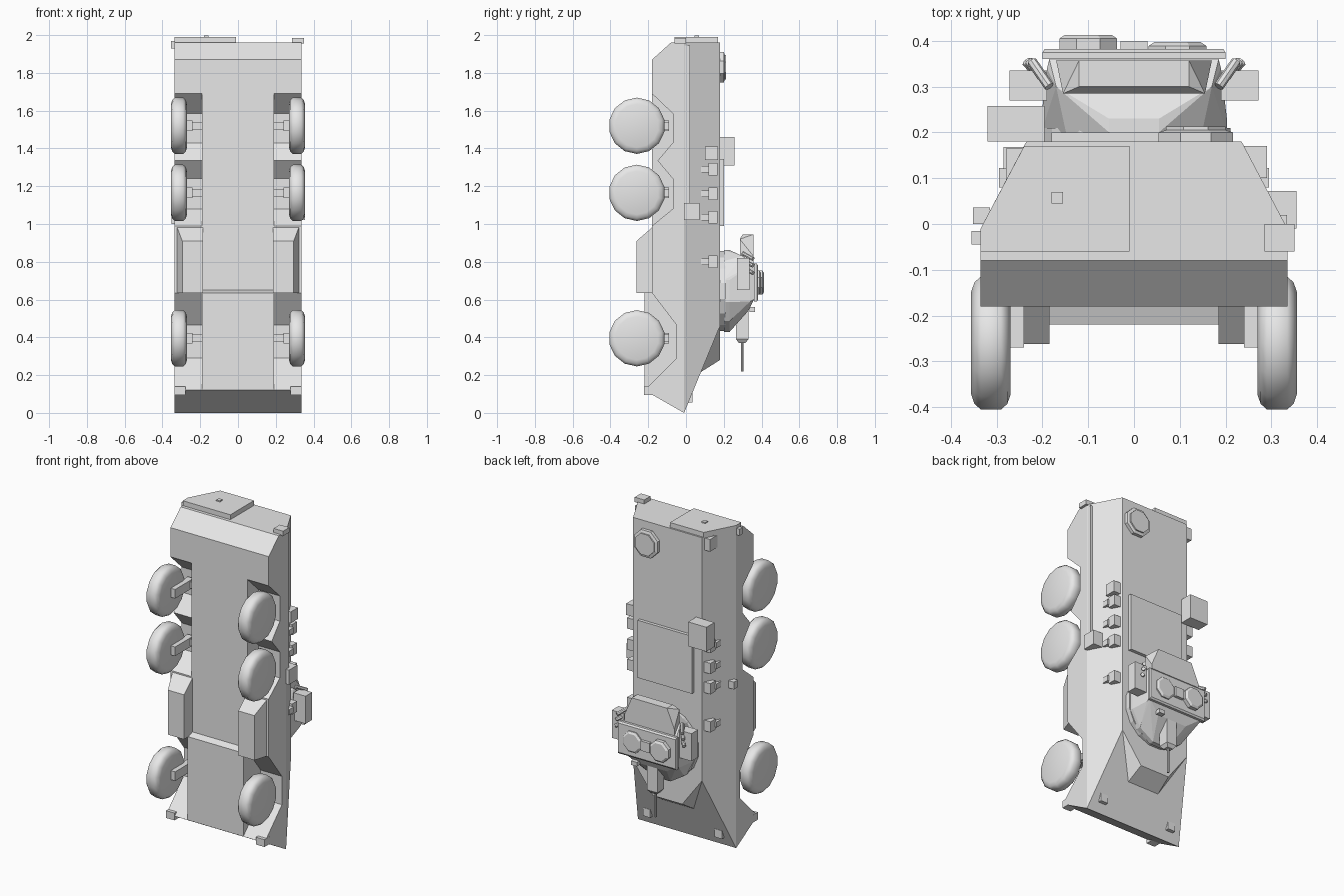
import bpy, bmesh, math
from mathutils import Vector

if "Cube" in bpy.data.objects:
    bpy.data.objects.remove(bpy.data.objects["Cube"])

# The vehicle stands on its nose: length runs along z, its roof faces +y.
paint = bpy.data.materials.new("light_grey")
paint.diffuse_color = (0.8, 0.8, 0.8, 1)
paint.use_nodes = True
paint.node_tree.nodes["Principled BSDF"].inputs["Base Color"].default_value = paint.diffuse_color


def finish(name, bm):
    bmesh.ops.recalc_face_normals(bm, faces=bm.faces)
    me = bpy.data.meshes.new(name)
    bm.to_mesh(me)
    bm.free()
    me.materials.append(paint)
    ob = bpy.data.objects.new(name, me)
    bpy.context.collection.objects.link(ob)
    return ob


def prism(name, yz, x0, x1):
    """Side outline (y, z) extruded from x0 to x1."""
    bm = bmesh.new()
    f = bm.faces.new([bm.verts.new((x0, y, z)) for y, z in yz])
    r = bmesh.ops.extrude_face_region(bm, geom=[f])
    for v in r["geom"]:
        if isinstance(v, bmesh.types.BMVert):
            v.co.x = x1
    return finish(name, bm)


def box(name, x, y, z):
    return prism(name, [(y[0], z[0]), (y[1], z[0]), (y[1], z[1]), (y[0], z[1])], x[0], x[1])


def hull(name, pts):
    """Convex solid around the points."""
    bm = bmesh.new()
    for p in pts:
        bm.verts.new(p)
    r = bmesh.ops.convex_hull(bm, input=bm.verts[:])
    bmesh.ops.delete(bm, geom=[g for g in r["geom_interior"] if isinstance(g, bmesh.types.BMVert)], context='VERTS')
    bmesh.ops.dissolve_limit(bm, angle_limit=0.02, verts=bm.verts[:], edges=bm.edges[:])
    return finish(name, bm)


def mirrored(pts):
    return [(s * x, y, z) for x, y, z in pts for s in (1, -1)]


def lathe(name, centre, axis, prof, n):
    """Rings of (offset along axis, radius) around an x or y axis."""
    bm = bmesh.new()
    rings = []
    for o, r in prof:
        ring = []
        for i in range(n):
            a = 2 * math.pi * (i + 0.5) / n
            c, s = r * math.cos(a), r * math.sin(a)
            d = (o, c, s) if axis == 'x' else (c, o, s)
            ring.append(bm.verts.new(Vector(centre) + Vector(d)))
        rings.append(ring)
    for a, b in zip(rings, rings[1:]):
        for i in range(n):
            bm.faces.new((a[i], a[(i + 1) % n], b[(i + 1) % n], b[i]))
    bm.faces.new(rings[0])
    bm.faces.new(rings[-1])
    return finish(name, bm)


def rod(name, p, q, r, n=8):
    p, q = Vector(p), Vector(q)
    bm = bmesh.new()
    bmesh.ops.create_cone(bm, cap_ends=True, segments=n, radius1=r, radius2=r, depth=(q - p).length)
    rot = (q - p).to_track_quat('Z', 'Y').to_matrix()
    for v in bm.verts:
        v.co = rot @ v.co + (p + q) / 2
    return finish(name, bm)


# Hull: central tub, upper body with sloped sides, driver's block
prism("hull_tub", [(-.01, 0), (-.22, .12), (-.22, .635), (-.18, .65), (-.18, 1.87),
                   (-.08, 1.96), (-.01, 1.96)], -.19, .19)
hull("upper_hull", mirrored([(.335, -.01, 0), (.335, -.01, 1.96), (.235, .18, 1.96), (.235, .18, .46)]))
hull("driver_block", mirrored([(.235, .18, .46), (.11, .053, .2), (.1, .18, .28), (.1, .1, .46)]))

# Sponsons with wheel arches, belly boxes, wheels and axles on both sides
arch = [(-.01, 0), (-.22, .12), (-.05, .29), (-.05, .465), (-.18, .635), (-.18, .99), (-.07, 1.08),
        (-.07, 1.24), (-.15, 1.335), (-.07, 1.43), (-.07, 1.585), (-.18, 1.69), (-.18, 1.87),
        (-.08, 1.96), (-.01, 1.96)]
for s, side in ((1, "right"), (-1, "left")):
    prism("sponson_" + side, arch, s * .185, s * .335)
    hull("belly_box_" + side, [(s * x, y, z) for x, y, z in
         [(.185, -.262, .635), (.295, -.262, .635), (.325, -.17, .635), (.185, -.17, .635),
          (.185, -.262, .91), (.295, -.262, .91), (.325, -.17, .99), (.185, -.17, .99)]])
    for i, z in enumerate((.395, 1.165, 1.52)):
        w = lathe(f"wheel_{side}_{i}", (s * .3125, -.26, z), 'x',
                  [(-.043, .115), (-.036, .136), (-.022, .149), (.022, .149), (.036, .136), (.043, .115)], 14)
        w.data.shade_smooth()
        box(f"axle_{side}_{i}", (s * .18, s * .29), (-.125, -.09), (z - .02, z + .02))
        box(f"hub_{side}_{i}", (s * .24, s * .28), (-.27, -.09), (z - .028, z + .028))
    # periscopes and lamps along the sloped side
    for i, z in enumerate((.8, 1.035, 1.16, 1.29)):
        box(f"side_lamp_{side}_{i}", (s * .23, s * .285), (.12, .168), (z - .033, z + .033))
        box(f"side_lamp_base_{side}_{i}", (s * .262, s * .295), (.08, .122), (z - .017, z + .017))
    box("headlight_" + side, (s * .22, s * .27), (.005, .035), (.055, .105))
    box("tow_point_" + side, (s * .278, s * .336), (-.222, -.17), (.095, .14))
    # turret side pods and smoke tubes
    box("turret_pod_" + side, (s * .19, s * .272), (.27, .335), (.65, .82))
    for i, z in enumerate((.77, .81, .845)):
        rod(f"smoke_tube_{side}_{i}", (s * .185, .3, z), (s * (.235 - .006 * i), .355, z - .03), .011)

# Rear door, hinge, handle, tail lamp
hull("rear_door", [(x, y, z) for z in (1.95, 1.99) for x, y in
     [(-.335, -.06), (-.01, -.06), (-.01, .17), (-.24, .17), (-.335, -.01)]])
box("door_handle", (-.18, -.155), (.045, .07), (1.985, 1.997))
box("door_hinge", (-.355, -.33), (-.045, -.015), (1.93, 1.97))
box("tail_lamp", (.285, .35), (-.06, 0), (1.955, 1.985))

# Roof and side equipment
box("roof_plate", (-.18, .19), (.17, .2), (.99, 1.345))
box("roof_stowage", (-.32, -.195), (.18, .258), (1.31, 1.46))
lathe("rear_hatch", (.135, .17, 1.83), 'y', [(0, .088), (.03, .088), (.035, .07), (.043, .07)], 8)
box("side_case", (.23, .29), (.1, .17), (1.34, 1.41))
box("rear_case", (-.28, -.22), (.09, .165), (1.88, 1.955))
box("exhaust_box", (.29, .355), (-.01, .072), (1.02, 1.11))
box("exhaust_pipe", (.308, .334), (-.012, .02), (1.1, 1.945))
box("side_marker", (-.352, -.315), (0, .036), (1.0, 1.045))

# Turret: ring, faceted body, roof and rear bustle
lathe("turret_ring", (0, .17, .645), 'y', [(0, .215), (.04, .215)], 16)
ring = [(.21 * math.cos(math.pi * (i + .5) / 6), .2 + d, .645 + .225 * math.sin(math.pi * (i + .5) / 6))
        for i in range(12) for d in (0, .03)]
hull("turret_body", ring + mirrored([(.19, .34, .59), (.19, .34, .78), (.185, .36, .6), (.185, .36, .78),
                                      (.1, .33, .54), (.17, .3, .83)]))
hull("turret_roof", mirrored([(.2, .36, .59), (.2, .36, .79), (.2, .375, .59), (.2, .375, .79),
                               (.195, .382, .6), (.195, .382, .78)]))
hull("turret_bustle", mirrored([(.155, .285, .78), (.17, .357, .78), (.155, .285, .92), (.12, .3, .945),
                                 (.12, .357, .945), (.17, .357, .83)]))
lathe("commander_hatch", (-.1, .375, .69), 'y', [(0, .068), (.03, .068), (.038, .055)], 8)
lathe("gunner_hatch", (.095, .375, .69), 'y', [(0, .068), (.014, .068), (.022, .055)], 8)
box("roof_sight", (-.03, .03), (.375, .4), (.66, .72))
box("front_sight", (.08, .12), (.335, .365), (.535, .56))

# Gun mantlet and barrel
hull("mantlet", mirrored([(.035, .265, .39), (.035, .33, .39), (.02, .28, .37), (.02, .315, .37),
                           (.035, .265, .55), (.035, .33, .55)]))
rod("gun_barrel", (0, .297, .22), (0, .297, .4), .007)
